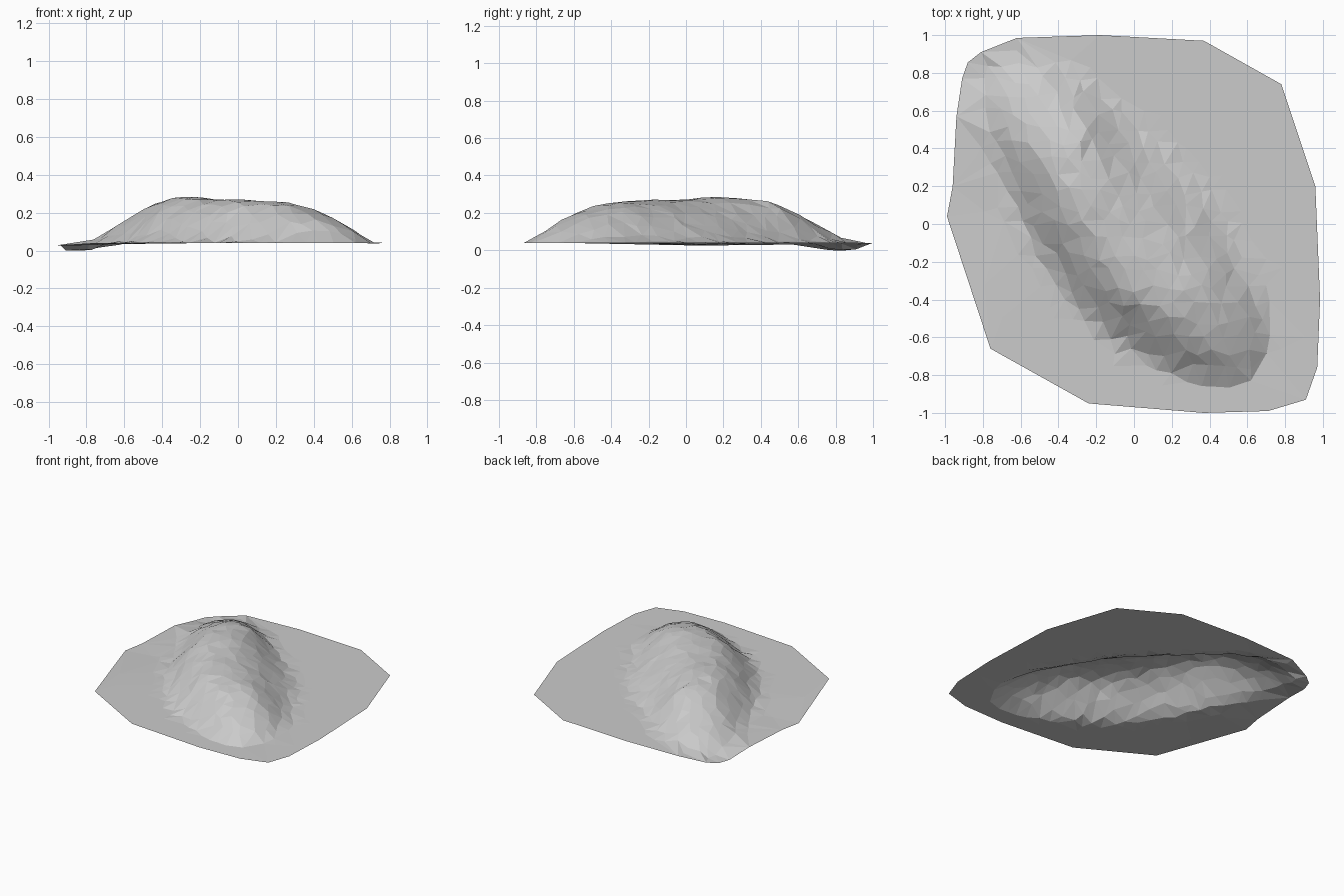
import bpy, math, random
from mathutils import Vector
from mathutils.geometry import delaunay_2d_cdt

cube = bpy.data.objects.get("Cube")
if cube:
    bpy.data.objects.remove(cube, do_unlink=True)
random.seed(4)
R2 = math.sqrt(2)
BASE = 0.04

# Outer border of the ground sheet
BORDER = [(-.99, .04), (-.76, -.66), (-.24, -.95), (.37, -1), (.71, -.99), (.91, -.93),
          (.97, -.76), (.985, -.4), (.96, .2), (.78, .74), (.37, .97), (-.18, 1),
          (-.62, .985), (-.81, .91), (-.88, .855), (-.91, .77), (-.94, .57), (-.96, .2)]

# Hill sections along the diagonal: position, crest height, left foot, crest, right foot
SECTIONS = [(-1.14, .04, -.05, .05, .15), (-.95, .11, -.25, .06, .32),
            (-.75, .19, -.33, .05, .38), (-.53, .27, -.42, .03, .4),
            (-.3, .285, -.5, -.08, .42), (0, .265, -.57, -.13, .45),
            (.25, .27, -.55, -.17, .42), (.49, .25, -.51, -.11, .33),
            (.71, .19, -.45, -.11, .28), (.87, .12, -.33, -.1, .18),
            (1.02, .04, -.2, -.1, 0)]


def bump(x, y, cx, cy, radius):
    return math.exp(-((x - cx) ** 2 + (y - cy) ** 2) / radius ** 2)


def hill_shape(x, y):
    """Return crest rise and distance from the crest (1 = foot of the hill)."""
    along, across = (x - y) / R2, (x + y) / R2
    for a, b in zip(SECTIONS, SECTIONS[1:]):
        if a[0] <= along <= b[0]:
            f = (along - a[0]) / (b[0] - a[0])
            top, left, mid, right = (p + (q - p) * f for p, q in zip(a[1:], b[1:]))
            foot = left if across < mid else right
            return top - BASE, (across - mid) / (foot - mid)
    return 0, 9


def height(x, y):
    rise, k = hill_shape(x, y)
    ground = BASE - .045 * bump(x, y, -.86, .82, .2) - .015 * bump(x, y, -.95, .1, .3)
    if k >= 1:
        return max(0, ground)
    return max(0, ground + rise * (.5 + .5 * math.cos(math.pi * k ** 1.3)))


def inside(x, y, margin=.05):
    for i, (ax, ay) in enumerate(BORDER):
        bx, by = BORDER[(i + 1) % len(BORDER)]
        cross = (bx - ax) * (y - ay) - (by - ay) * (x - ax)
        if cross < margin * math.hypot(bx - ax, by - ay):
            return False
    return True


# Scatter points: dense on the hill, sparse on the flat ground
points = [Vector(p) for p in BORDER]
STEP = .085
N = int(1 / STEP) + 1
for i in range(-N, N + 1):
    for j in range(-N, N + 1):
        x = (i + .5 * (j % 2)) * STEP + random.uniform(-.025, .025)
        y = j * STEP + random.uniform(-.025, .025)
        on_hill = hill_shape(x, y)[1] < 1.15
        if inside(x, y) and (on_hill or random.random() < .2):
            points.append(Vector((x, y)))

edges = [(i, (i + 1) % len(BORDER)) for i in range(len(BORDER))]
flat, _, faces, *_ = delaunay_2d_cdt(points, edges, [], 1, 1e-5)

# Raise the sheet, with a little roughness on the hill
verts = []
for p in flat:
    z = height(p.x, p.y)
    if hill_shape(p.x, p.y)[1] < .9:
        z += random.uniform(-.006, .004)
    verts.append((p.x, p.y, max(0, z)))
low = min(v[2] for v in verts)
verts = [(x, y, z - low) for x, y, z in verts]

mesh = bpy.data.meshes.new("hill_terrain")
mesh.from_pydata(verts, [], faces)
mesh.update()
terrain = bpy.data.objects.new("hill_terrain", mesh)
bpy.context.collection.objects.link(terrain)

# Single stone colour
stone = bpy.data.materials.new("grey_stone")
stone.use_nodes = True
colour = (.6, .6, .6, 1)
stone.diffuse_color = colour
stone.node_tree.nodes["Principled BSDF"].inputs["Base Color"].default_value = colour
mesh.materials.append(stone)
